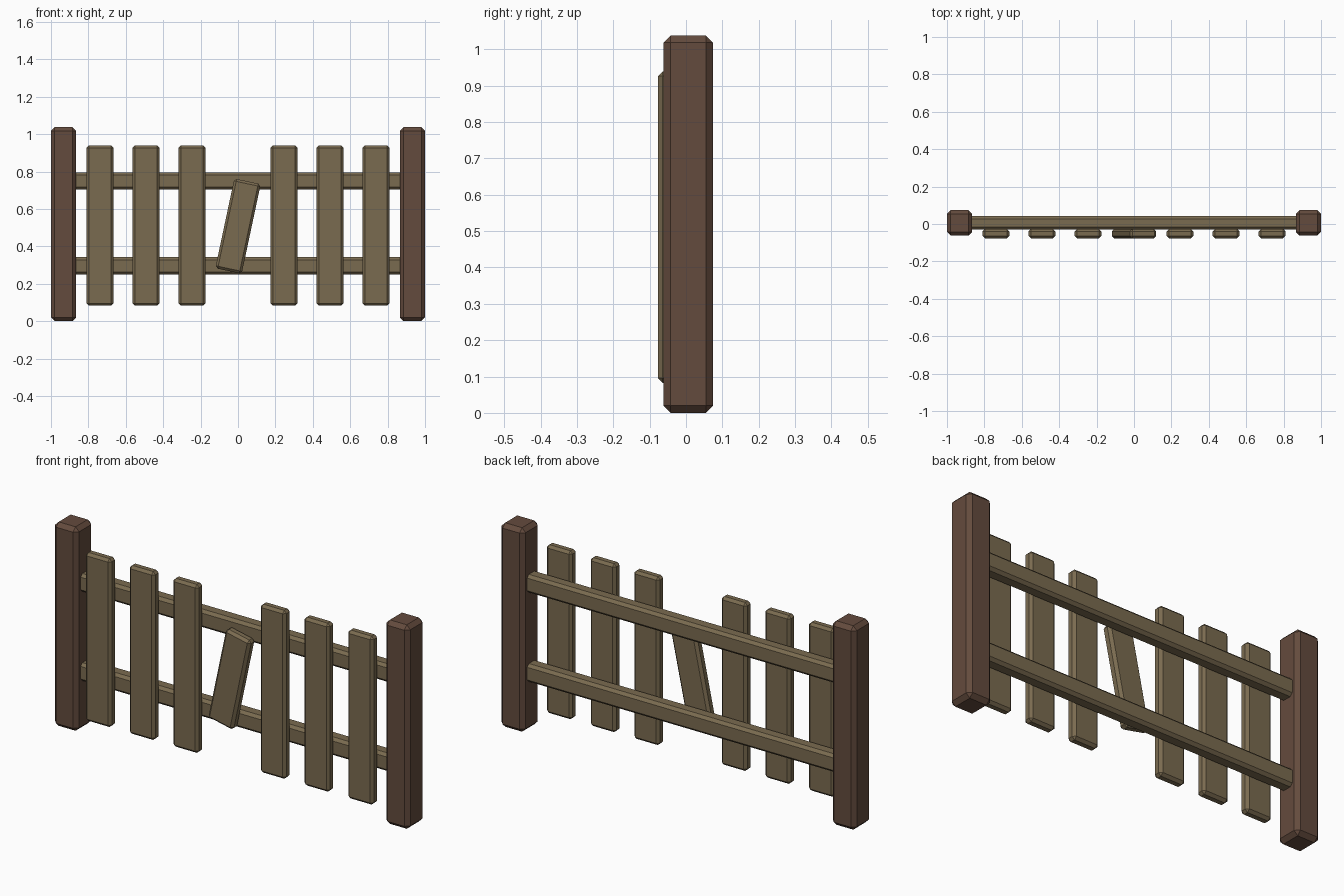
import bpy, bmesh
from math import radians
from mathutils import Matrix

if "Cube" in bpy.data.objects:
    bpy.data.objects.remove(bpy.data.objects["Cube"])


def material(name, rgb):
    m = bpy.data.materials.new(name)
    m.diffuse_color = (*rgb, 1.0)
    m.use_nodes = True
    m.node_tree.nodes["Principled BSDF"].inputs["Base Color"].default_value = m.diffuse_color
    return m


dark_wood = material("dark_brown_wood", (0.127, 0.07, 0.047))
pale_wood = material("olive_tan_wood", (0.195, 0.147, 0.080))


def beam(name, centre, size, bevel, mat, tilt=0.0):
    """Chamfered box, optionally leaning sideways about the y axis."""
    bm = bmesh.new()
    bmesh.ops.create_cube(bm, size=1.0)
    bmesh.ops.scale(bm, vec=size, verts=bm.verts)
    bmesh.ops.bevel(bm, geom=bm.edges[:], offset=bevel, segments=1,
                    profile=0.5, affect='EDGES')
    bmesh.ops.rotate(bm, cent=(0, 0, 0), verts=bm.verts,
                     matrix=Matrix.Rotation(tilt, 3, 'Y'))
    mesh = bpy.data.meshes.new(name)
    bm.to_mesh(mesh)
    bm.free()
    mesh.materials.append(mat)
    ob = bpy.data.objects.new(name, mesh)
    ob.location = centre
    bpy.context.collection.objects.link(ob)
    return ob


# End posts
for side, sx in (("left", -1), ("right", 1)):
    beam(f"{side}_post", (sx * 0.9325, 0.006, 0.519), (0.135, 0.137, 1.038), 0.02, dark_wood)

# Horizontal rails running between the posts
for level, z in (("lower", 0.296), ("upper", 0.75)):
    beam(f"{level}_rail", (0, 0.006, z), (1.80, 0.072, 0.092), 0.014, pale_wood)

# Upright pickets, with the middle one missing
for i in (-3, -2, -1, 1, 2, 3):
    beam(f"picket_{i + 4}", (i * 0.246, -0.052, 0.511), (0.144, 0.050, 0.857), 0.013, pale_wood)

# Short broken picket leaning in the gap
beam("broken_picket", (0, -0.052, 0.508), (0.144, 0.050, 0.49), 0.013, pale_wood, radians(12))
